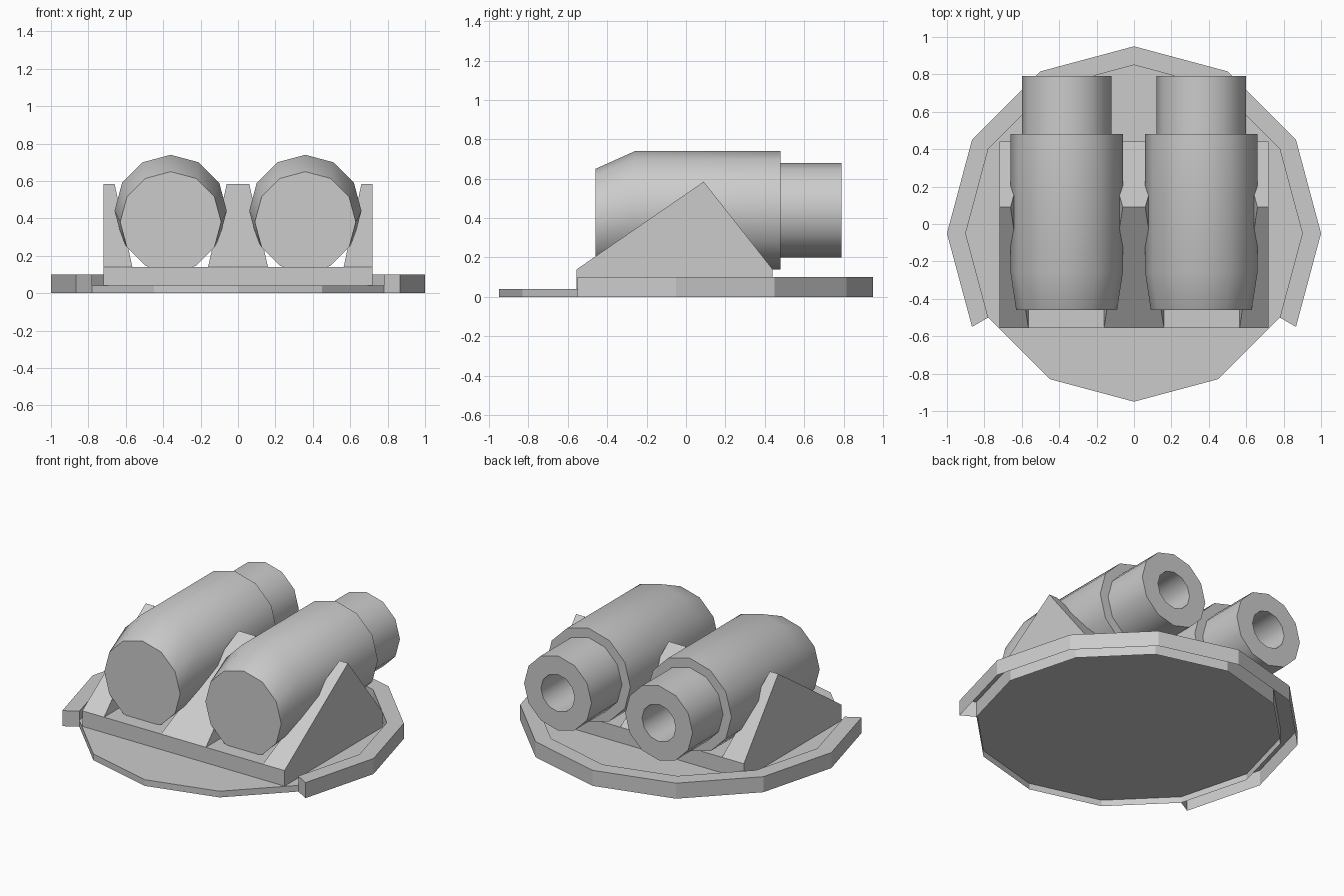
import bpy, bmesh
from math import sin, cos, radians

if "Cube" in bpy.data.objects:
    bpy.data.objects.remove(bpy.data.objects["Cube"])

BASE_Y = -0.05


def make(name, verts, faces, smooth=False):
    me = bpy.data.meshes.new(name)
    me.from_pydata(verts, [], faces)
    bm = bmesh.new()
    bm.from_mesh(me)
    bmesh.ops.recalc_face_normals(bm, faces=bm.faces)
    bm.to_mesh(me)
    bm.free()
    ob = bpy.data.objects.new(name, me)
    bpy.context.collection.objects.link(ob)
    if smooth:
        bpy.ops.object.select_all(action='DESELECT')
        ob.select_set(True)
        bpy.context.view_layer.objects.active = ob
        bpy.ops.object.shade_smooth_by_angle(angle=radians(40))
    return ob


def polar(r, deg, z):
    return (r * cos(radians(deg)), BASE_Y + r * sin(radians(deg)), z)


def loft(name, rings, x, n=12):
    """Join rings (y, radius, centre z) along y, capping both ends."""
    verts = [(x + r * cos(radians(360 / n * i)), y, zc + r * sin(radians(360 / n * i)))
             for y, r, zc in rings for i in range(n)]
    faces = [(k * n + i, k * n + (i + 1) % n, (k + 1) * n + (i + 1) % n, (k + 1) * n + i)
             for k in range(len(rings) - 1) for i in range(n)]
    last = (len(rings) - 1) * n
    faces += [tuple(range(n)), tuple(range(last, last + n))]
    return make(name, verts, faces, True)


def rib(name, top, bottom):
    """Triangular wedge with slanted sides; top and bottom are x ranges."""
    verts = [(x, y, z) for (y, z, xs) in
             ((-0.555, 0.14, bottom), (0.09, 0.585, top), (0.44, 0.14, bottom)) for x in xs]
    make(name, verts, [(0, 1, 3, 2), (2, 3, 5, 4), (4, 5, 1, 0), (0, 2, 4), (1, 5, 3)])


# Base disc, open underneath
verts = [polar(0.9, 30 * i, z) for z in (0, 0.04) for i in range(12)]
make("base_disc", verts, [(i, (i + 1) % 12, 12 + (i + 1) % 12, 12 + i) for i in range(12)]
     + [tuple(range(12, 24))])

# Raised rim round the back and sides, open underneath
verts = [polar(r, a, z) for a in range(-30, 211, 30)
         for r, z in ((0.9, 0), (0.9, 0.1), (1.0, 0.1), (1.0, 0))]
faces = [(4 * k + j, 4 * k + j + 1, 4 * k + j + 5, 4 * k + j + 4)
         for k in range(8) for j in range(3)]
make("base_rim", verts, faces + [(0, 1, 2, 3), (32, 33, 34, 35)])

# Cradle plate
verts = [(x, y, z) for z in (0.04, 0.14)
         for x, y in ((-0.72, -0.555), (0.72, -0.555), (0.72, 0.44), (-0.72, 0.44))]
make("cradle_plate", verts, [(0, 1, 2, 3), (4, 5, 6, 7)]
     + [(i, (i + 1) % 4, 4 + (i + 1) % 4, 4 + i) for i in range(4)])

# Cradle ribs
rib("cradle_rib_middle", (-0.06, 0.06), (-0.16, 0.16))
rib("cradle_rib_left", (-0.72, -0.66), (-0.72, -0.565))
rib("cradle_rib_right", (0.66, 0.72), (0.565, 0.72))

# Twin cylinders: drooped nose, body, stepped rear tube and its bore
for side, x in (("left", -0.36), ("right", 0.36)):
    loft("cylinder_" + side,
         [(-0.46, 0.27, 0.38), (-0.26, 0.30, 0.44), (0.48, 0.30, 0.44), (0.48, 0.24, 0.44),
          (0.79, 0.24, 0.44), (0.79, 0.12, 0.44), (0.48, 0.12, 0.44)], x)
